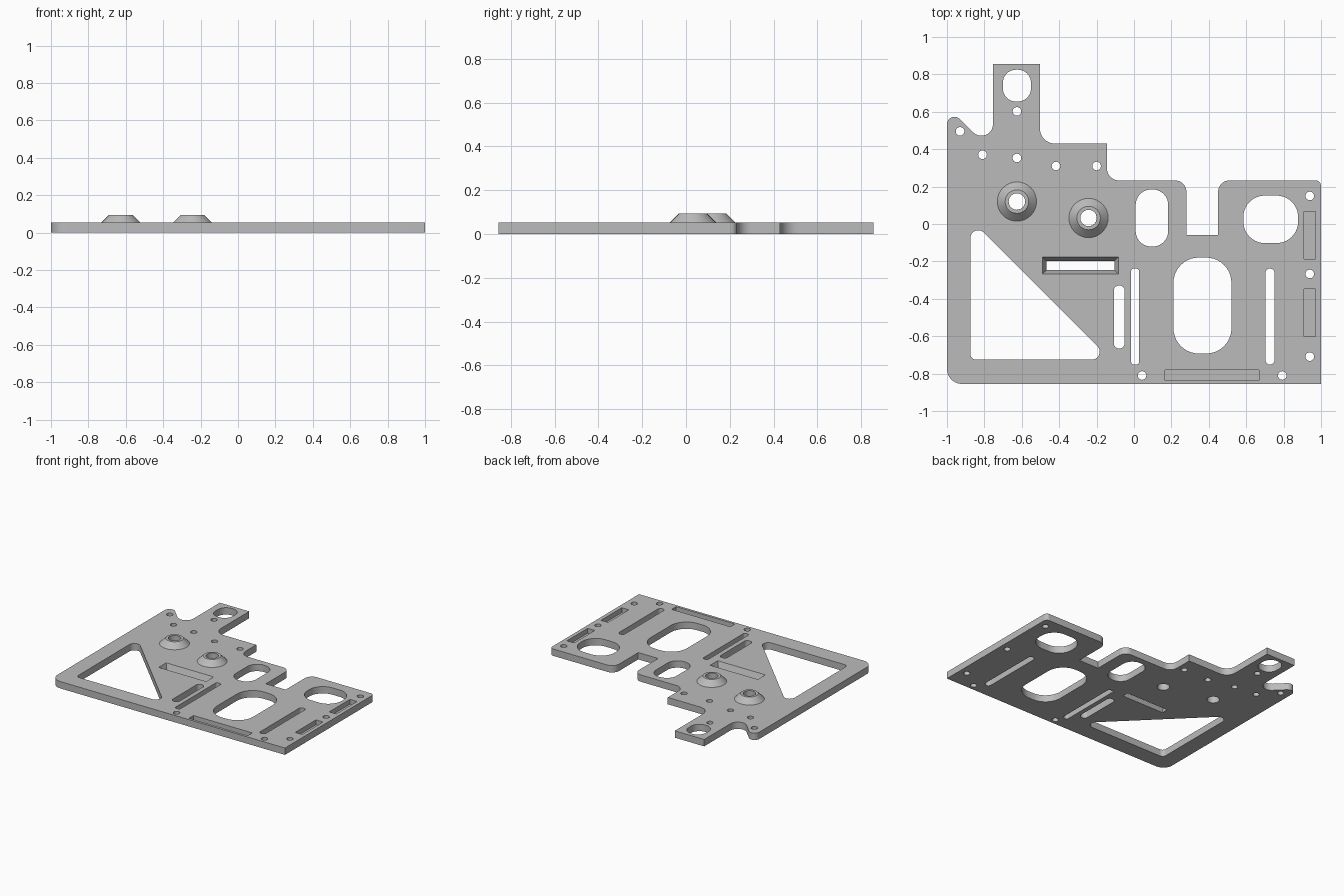
import bpy, bmesh, math
from mathutils import Vector

if "Cube" in bpy.data.objects:
    bpy.data.objects.remove(bpy.data.objects["Cube"], do_unlink=True)

T = 0.053          # plate thickness
BOSS_TOP = 0.095
BORE = 0.044

grey = bpy.data.materials.new("plain grey")
grey.use_nodes = True
grey.diffuse_color = (0.5, 0.5, 0.5, 1)
grey.node_tree.nodes["Principled BSDF"].inputs["Base Color"].default_value = (0.5, 0.5, 0.5, 1)


def fillet(corners, steps=10):
    """Turn (x, y, radius) corners into a rounded 2D loop."""
    loop = []
    for i, (x, y, r) in enumerate(corners):
        p = Vector((x, y))
        if r == 0:
            loop.append(p)
            continue
        u = (Vector(corners[i - 1][:2]) - p).normalized()
        v = (Vector(corners[(i + 1) % len(corners)][:2]) - p).normalized()
        half = u.angle(v) / 2
        centre = p + (u + v).normalized() * r / math.sin(half)
        s = p + u * r / math.tan(half) - centre
        e = p + v * r / math.tan(half) - centre
        sweep = math.pi - 2 * half
        for k in range(steps + 1):
            a = sweep * k / steps
            loop.append(centre + (s * math.sin(sweep - a) + e * math.sin(a)) / math.sin(sweep))
    return loop


def rect(cx, cy, w, h, r=0.0):
    w, h = w / 2, h / 2
    return fillet([(cx - w, cy - h, r), (cx + w, cy - h, r),
                   (cx + w, cy + h, r), (cx - w, cy + h, r)])


def circle(cx, cy, r, n=24):
    return [Vector((cx + r * math.cos(math.tau * k / n),
                    cy + r * math.sin(math.tau * k / n))) for k in range(n)]


def loft(bm, sections, caps=True):
    """Skin a stack of (loop, z) sections."""
    rings = [[bm.verts.new((p.x, p.y, z)) for p in loop] for loop, z in sections]
    for a, b in zip(rings, rings[1:]):
        for i in range(len(a)):
            j = (i + 1) % len(a)
            bm.faces.new((a[i], a[j], b[j], b[i]))
    if caps:
        bm.faces.new(rings[0][::-1])
        bm.faces.new(rings[-1])


def make_object(name, bm):
    bmesh.ops.remove_doubles(bm, verts=bm.verts, dist=1e-5)
    bmesh.ops.recalc_face_normals(bm, faces=bm.faces)
    mesh = bpy.data.meshes.new(name)
    bm.to_mesh(mesh)
    bm.free()
    mesh.materials.append(grey)
    ob = bpy.data.objects.new(name, mesh)
    bpy.context.collection.objects.link(ob)
    return ob


def activate(ob):
    bpy.ops.object.select_all(action='DESELECT')
    ob.select_set(True)
    bpy.context.view_layer.objects.active = ob


# Plate outline
outline = [
    (-1, -0.855, 0.08), (1, -0.855, 0), (1, 0.233, 0.03), (0.45, 0.233, 0.06),
    (0.45, -0.06, 0), (0.28, -0.06, 0), (0.28, 0.233, 0.06), (-0.145, 0.233, 0.065),
    (-0.145, 0.43, 0), (-0.503, 0.43, 0.08), (-0.503, 0.855, 0), (-0.754, 0.855, 0),
    (-0.754, 0.384, 0.062), (-1, 0.63, 0.04),
]
bm = bmesh.new()
loft(bm, [(fillet(outline), 0), (fillet(outline), T)])
plate = make_object("mounting_plate", bm)

# Cutters: everything that goes right through
bosses = [(-0.626, 0.12), (-0.243, 0.032)]
screw_holes = [(-0.93, 0.495), (-0.81, 0.37), (-0.626, 0.353), (-0.626, 0.602),
               (-0.417, 0.31), (-0.2, 0.31), (0.94, 0.15), (0.94, -0.267),
               (0.94, -0.709), (0.043, -0.81), (0.793, -0.81)]
through = [circle(x, y, 0.023) for x, y in screw_holes]
through += [circle(x, y, BORE) for x, y in bosses]
through += [
    rect(-0.626, 0.74, 0.15, 0.17, 0.07),       # tab opening
    rect(0.096, 0.032, 0.174, 0.305, 0.083),    # middle opening
    rect(0.366, -0.436, 0.31, 0.513, 0.135),    # large opening
    rect(0.731, 0.025, 0.293, 0.254, 0.115),    # side opening
    rect(-0.079, -0.497, 0.058, 0.337, 0.028),  # long slots
    rect(0.006, -0.495, 0.043, 0.513, 0.015),
    rect(0.727, -0.495, 0.048, 0.513, 0.023),
    fillet([(-0.875, -0.725, 0.03), (-0.124, -0.725, 0.042), (-0.875, 0.026, 0.042)]),
]
bm = bmesh.new()
for loop in through:
    loft(bm, [(loop, -T), (loop, 2 * T)])

# Blind pockets
for x, y, w, h in [(0.94, -0.06, 0.06, 0.252), (0.94, -0.475, 0.06, 0.254),
                   (0.418, -0.808, 0.502, 0.055)]:
    pocket = rect(x, y, w, h)
    loft(bm, [(pocket, T * 0.3), (pocket, 2 * T)])

# Slot with sloping walls
loft(bm, [(rect(-0.287, -0.222, 0.341, 0.03), -T / 2),
          (rect(-0.287, -0.222, 0.429, 0.112), T * 1.5)])
cutter = make_object("hole_cutter", bm)
cutter.hide_render = True

cut = plate.modifiers.new("holes", 'BOOLEAN')
cut.operation = 'DIFFERENCE'
cut.solver = 'EXACT'
cut.object = cutter
activate(plate)
bpy.ops.object.modifier_apply(modifier=cut.name)
bpy.data.objects.remove(cutter, do_unlink=True)
bpy.ops.object.shade_smooth_by_angle(angle=math.radians(30))

# Conical bosses around the two bores
for side, (x, y) in zip(("right", "left"), bosses):
    bm = bmesh.new()
    loft(bm, [(circle(x, y, 0.105, 32), T), (circle(x, y, 0.063, 32), BOSS_TOP),
              (circle(x, y, BORE, 32), BOSS_TOP), (circle(x, y, BORE, 32), T),
              (circle(x, y, 0.105, 32), T)], caps=False)
    boss = make_object(side + "_boss", bm)
    activate(boss)
    bpy.ops.object.shade_smooth_by_angle(angle=math.radians(30))
